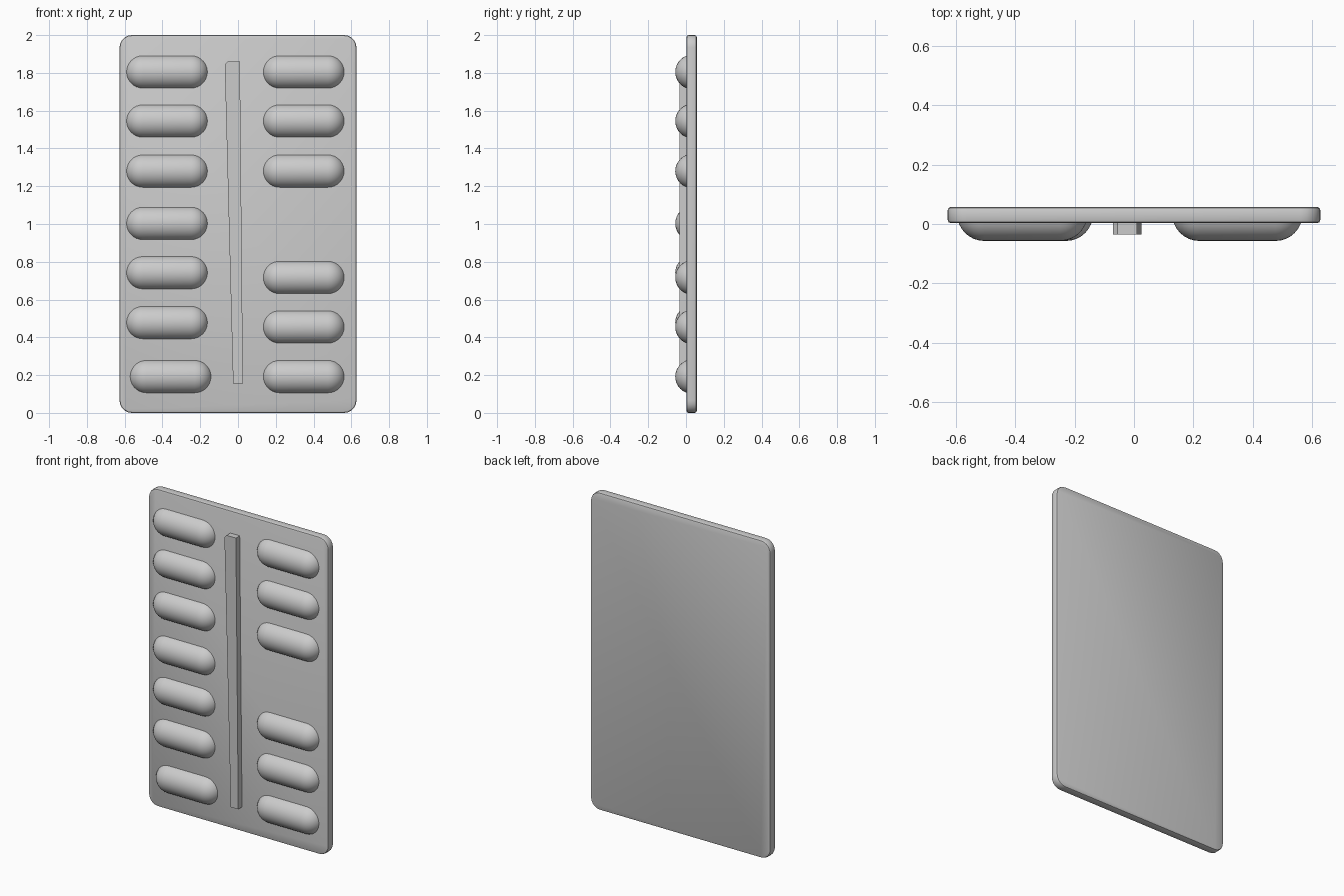
import bpy, bmesh, math
from mathutils import Matrix, Vector

cube = bpy.data.objects.get("Cube")
if cube:
    bpy.data.objects.remove(cube, do_unlink=True)

grey = bpy.data.materials.new("light grey")
grey.use_nodes = True
grey.diffuse_color = (0.6, 0.6, 0.6, 1)
grey.node_tree.nodes["Principled BSDF"].inputs["Base Color"].default_value = (0.6, 0.6, 0.6, 1)

FRONT, BACK = 0.003, 0.057


def finish(name, bm, smooth=True):
    bmesh.ops.recalc_face_normals(bm, faces=bm.faces)
    mesh = bpy.data.meshes.new(name)
    bm.to_mesh(mesh)
    bm.free()
    mesh.materials.append(grey)
    obj = bpy.data.objects.new(name, mesh)
    bpy.context.collection.objects.link(obj)
    if smooth:
        bpy.ops.object.select_all(action='DESELECT')
        obj.select_set(True)
        bpy.context.view_layer.objects.active = obj
        bpy.ops.object.shade_smooth_by_angle(angle=math.radians(40))
    return obj


def slab(outline, y0, y1):
    """Extrude an (x, z) outline from y0 to y1."""
    bm = bmesh.new()
    face = bm.faces.new([bm.verts.new((x, y0, z)) for x, z in outline])
    ext = bmesh.ops.extrude_face_region(bm, geom=[face])
    for v in ext["geom"]:
        if isinstance(v, bmesh.types.BMVert):
            v.co.y = y1
    return bm


# Backing card: rounded corners and softened rims
W, H, R, STEPS = 0.627, 2.0, 0.065, 5
outline = []
for i, (cx, cz) in enumerate([(W - R, H - R), (R - W, H - R), (R - W, R), (W - R, R)]):
    for s in range(STEPS + 1):
        a = math.pi / 2 * (i + s / STEPS)
        outline.append((cx + R * math.cos(a), cz + R * math.sin(a)))
bm = slab(outline, FRONT, BACK)
rims = [e for e in bm.edges if abs(e.verts[0].co.y - e.verts[1].co.y) < 1e-5]
bmesh.ops.bevel(bm, geom=rims, offset=0.01, segments=2, profile=0.5, affect='EDGES')
finish("backing_card", bm)

# Raised centre strip, slightly slanted
strip = [(-0.07, 1.845), (-0.055, 1.86), (0.01, 1.86), (0.026, 0.155), (-0.026, 0.155)]
finish("centre_strip", slab(strip, -0.035, FRONT + 0.01), smooth=False)


# Capsule blisters: stretched spheres cut off inside the card
def blister(name, x, z, radius=0.0915, half=0.128):
    bm = bmesh.new()
    bmesh.ops.create_uvsphere(bm, u_segments=32, v_segments=16, radius=radius,
                              matrix=Matrix.Rotation(math.pi / 2, 4, 'Y'))
    middle = [e for e in bm.edges if all(abs(v.co.x) < 1e-5 for v in e.verts)]
    bmesh.ops.split_edges(bm, edges=middle)
    for f in bm.faces:
        side = math.copysign(half, f.calc_center_median().x)
        for v in f.verts:
            if not v.tag:
                v.co.x += side
                v.tag = True
    rings = [e for e in bm.edges if e.is_boundary]
    bmesh.ops.bridge_loops(bm, edges=rings)
    bmesh.ops.translate(bm, verts=bm.verts, vec=(x, radius - 0.057, z))
    cut = bmesh.ops.bisect_plane(bm, geom=bm.verts[:] + bm.edges[:] + bm.faces[:],
                                 plane_co=Vector((0, FRONT + 0.015, 0)),
                                 plane_no=Vector((0, 1, 0)), clear_outer=True)
    bmesh.ops.holes_fill(bm, edges=[e for e in bm.edges if e.is_boundary])
    finish(name, bm)


right_rows = [1.805, 1.545, 1.28, 1.003, 0.742, 0.478]
left_rows = [1.805, 1.545, 1.28, 0.717, 0.455, 0.192]
for i, z in enumerate(right_rows):
    blister(f"right_blister_{i + 1}", -0.376, z)
blister("right_blister_7", -0.357, 0.192)
for i, z in enumerate(left_rows):
    blister(f"left_blister_{i + 1}", 0.348, z)
